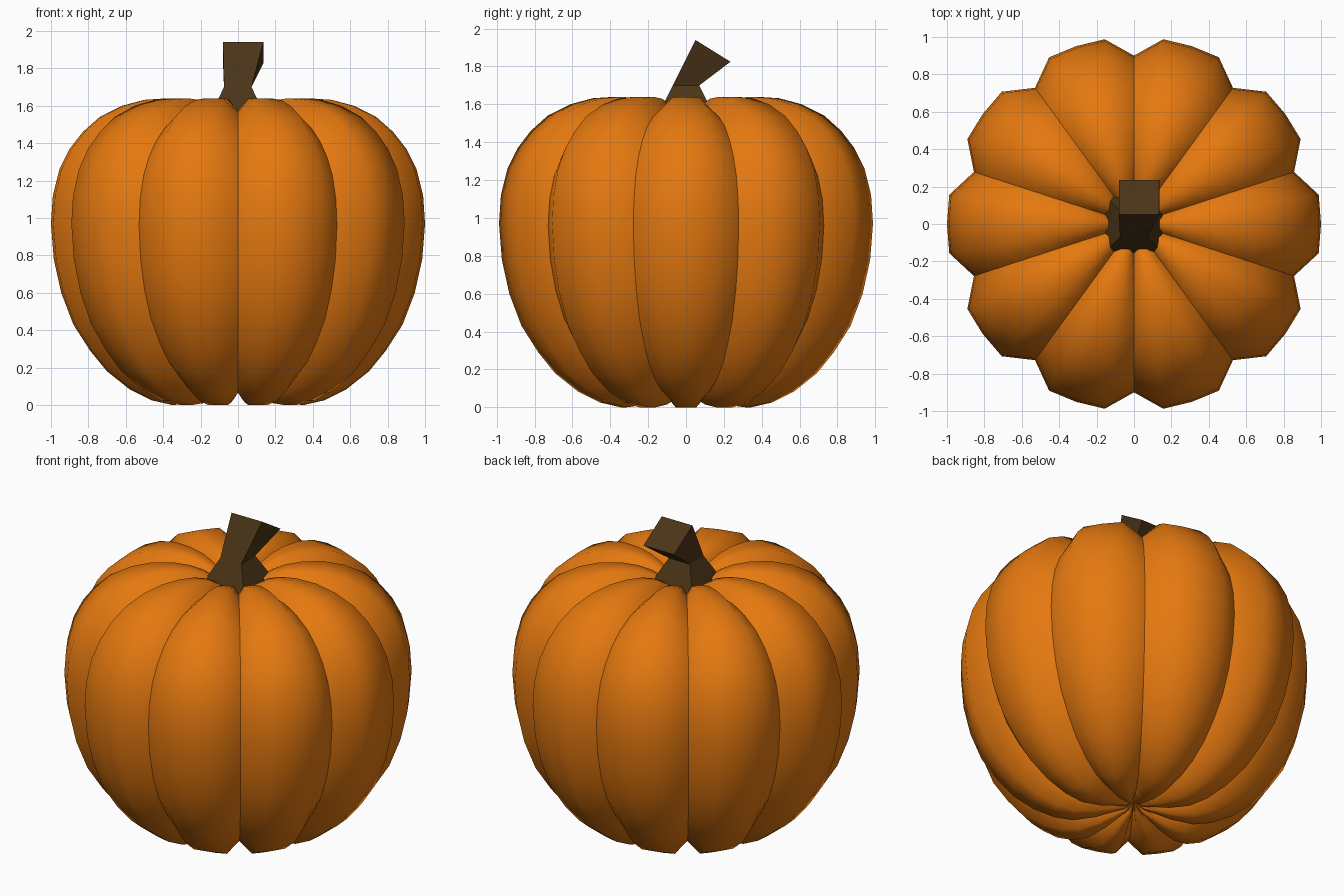
import bpy, bmesh
from math import sin, cos, radians

if "Cube" in bpy.data.objects:
    bpy.data.objects.remove(bpy.data.objects["Cube"])


def colour(name, rgb):
    mat = bpy.data.materials.new(name)
    mat.diffuse_color = (*rgb, 1)
    mat.use_nodes = True
    mat.node_tree.nodes["Principled BSDF"].inputs["Base Color"].default_value = mat.diffuse_color
    return mat


def finish(bm, name, mat):
    bmesh.ops.recalc_face_normals(bm, faces=bm.faces[:])
    mesh = bpy.data.meshes.new(name)
    bm.to_mesh(mesh)
    bm.free()
    mesh.materials.append(mat)
    obj = bpy.data.objects.new(name, mesh)
    bpy.context.collection.objects.link(obj)
    return obj


# Ridge profile of one lobe (radius, height), bottom to top
PROFILE = [(.06, .06), (.13, .04), (.22, .015), (.35, 0), (.46, .025),
           (.58, .085), (.70, .18), (.79, .29), (.88, .43), (.945, .60),
           (.985, .78), (1.0, .97), (.99, 1.12), (.955, 1.26), (.90, 1.37),
           (.83, 1.46), (.74, 1.54), (.62, 1.60), (.50, 1.632), (.38, 1.64),
           (.28, 1.63), (.20, 1.605), (.13, 1.565), (.06, 1.51)]
MID = .82
LOBES, STEPS = 10, 4
N = LOBES * STEPS

# Pumpkin body: lathe with every fourth meridian pulled in as a groove
bm = bmesh.new()
rings = []
for r, z in PROFILE:
    ring = []
    for i in range(N):
        a = radians(18 + i * 360 / N)
        groove = i % STEPS == 0
        k, kz = (.9, .92) if groove else (1, 1)
        ring.append(bm.verts.new((r * k * cos(a), r * k * sin(a), MID + (z - MID) * kz)))
    rings.append(ring)
bottom = bm.verts.new((0, 0, .1))
top = bm.verts.new((0, 0, 1.46))
for i in range(N):
    j = (i + 1) % N
    for lo, hi in zip(rings, rings[1:]):
        bm.faces.new((lo[i], lo[j], hi[j], hi[i]))
    bm.faces.new((bottom, rings[0][j], rings[0][i]))
    bm.faces.new((top, rings[-1][i], rings[-1][j]))
for f in bm.faces:
    f.smooth = True
# Keep the groove creases sharp
for i in range(0, N, STEPS):
    for lo, hi in zip(rings, rings[1:]):
        bm.edges.get((lo[i], hi[i])).smooth = False
finish(bm, "pumpkin_body", colour("orange_skin", (.78, .19, .005)))

# Stem: flared square base, narrow neck, tilted wider tip
# each section: x min, x max, y front, y back, z front, z back
SECTIONS = [(-.185, .185, -.185, .185, 1.47, 1.47),
            (-.075, .072, -.07, .07, 1.70, 1.70),
            (-.08, .135, .05, .235, 1.94, 1.825)]
bm = bmesh.new()
loops = [[bm.verts.new(p) for p in ((x0, y0, z0), (x1, y0, z0), (x1, y1, z1), (x0, y1, z1))]
         for x0, x1, y0, y1, z0, z1 in SECTIONS]
for lo, hi in zip(loops, loops[1:]):
    for i in range(4):
        j = (i + 1) % 4
        bm.faces.new((lo[i], lo[j], hi[j], hi[i]))
bm.faces.new(loops[0][::-1])
bm.faces.new(loops[-1])
finish(bm, "stem", colour("brown_stem", (.07, .035, .009)))
